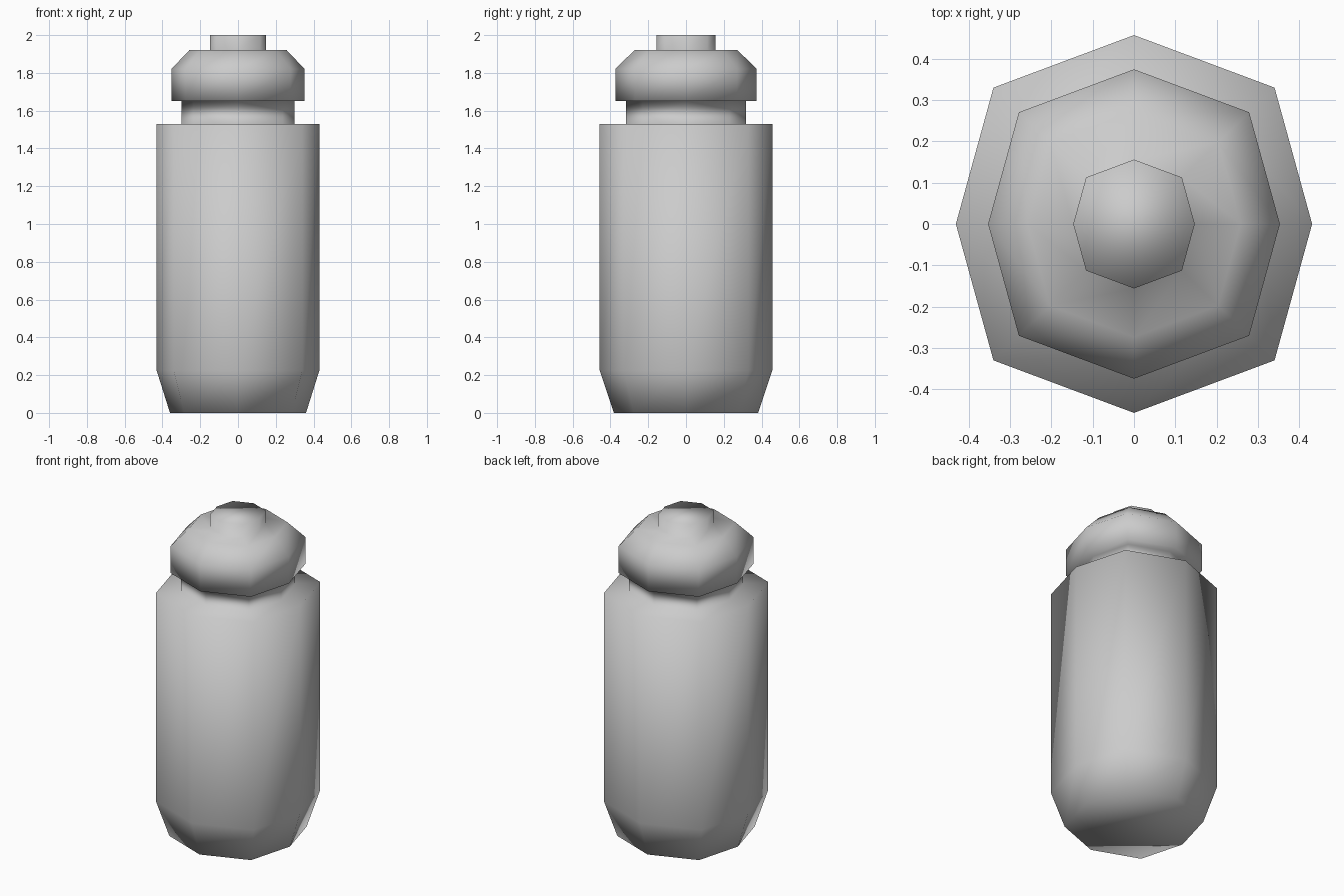
import bpy, bmesh

if "Cube" in bpy.data.objects:
    bpy.data.objects.remove(bpy.data.objects["Cube"])

# Flattened octagon cross-section (unit outline at full body width)
SECTION = [(0.431, 0), (0.34, 0.33), (0, 0.457), (-0.34, 0.33),
           (-0.431, 0), (-0.34, -0.33), (0, -0.457), (0.34, -0.33)]

# Bottle profile: (half width in x, height)
PROFILE = [
    (0.36, 0.0), (0.431, 0.225), (0.431, 1.53),    # body
    (0.30, 1.53), (0.30, 1.65),                    # neck
    (0.353, 1.65), (0.353, 1.82), (0.258, 1.92),   # cap
    (0.147, 1.92), (0.147, 2.0),                   # nozzle
]


def loft(name, profile):
    bm = bmesh.new()
    rings = [[bm.verts.new((x * r / 0.431, y * r / 0.431, z)) for x, y in SECTION]
             for r, z in profile]
    n = len(SECTION)
    for a, b in zip(rings, rings[1:]):
        for i in range(n):
            j = (i + 1) % n
            bm.faces.new((a[i], a[j], b[j], b[i]))
    bm.faces.new(rings[0][::-1])
    bm.faces.new(rings[-1])
    for f in bm.faces:
        f.smooth = True
    bmesh.ops.recalc_face_normals(bm, faces=bm.faces)
    mesh = bpy.data.meshes.new(name)
    bm.to_mesh(mesh)
    bm.free()
    obj = bpy.data.objects.new(name, mesh)
    bpy.context.collection.objects.link(obj)
    return obj


# Bottle with neck, cap and nozzle as one continuous smooth shell
loft("bottle", PROFILE)
